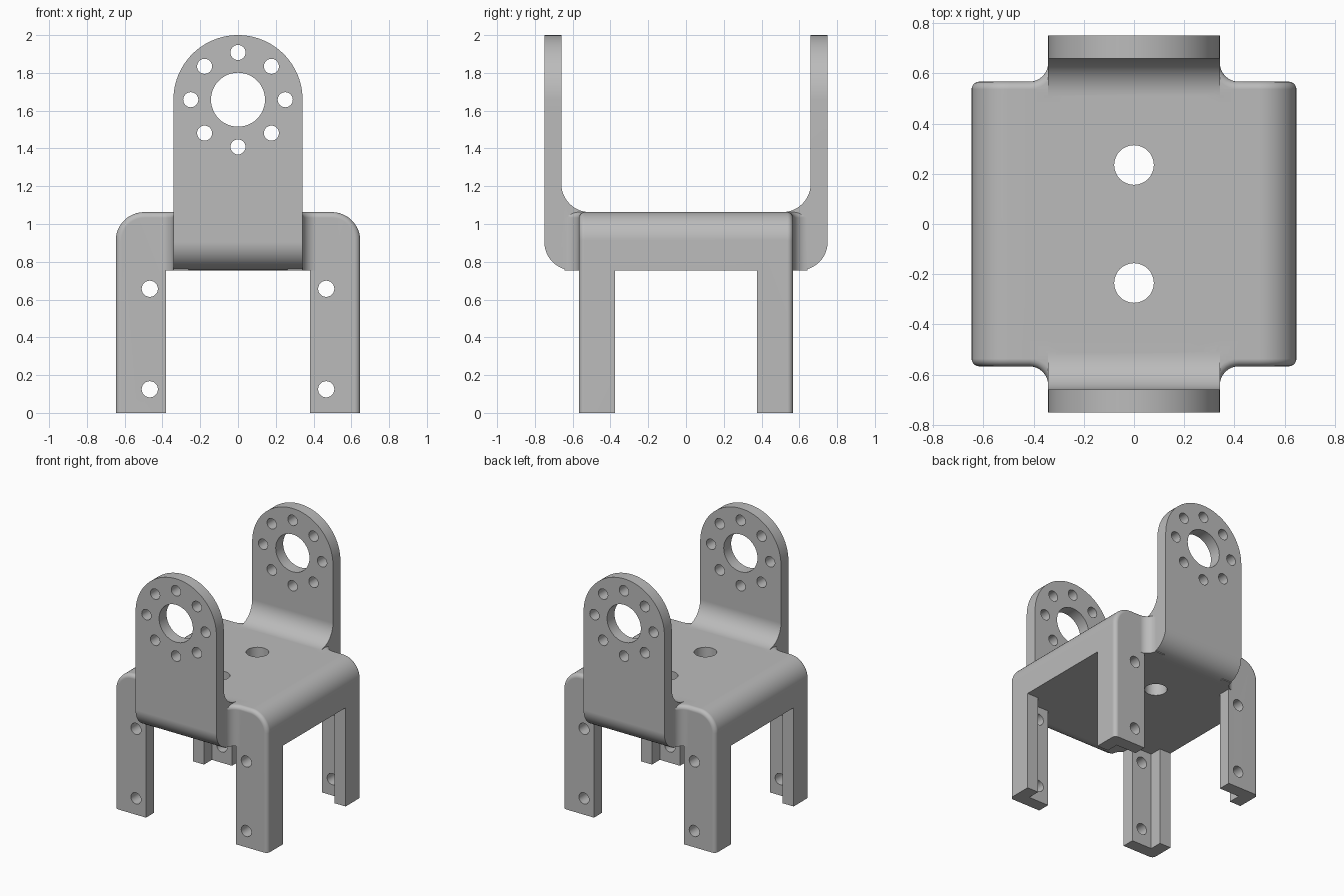
import bpy, bmesh
from math import sin, cos, pi, radians
from mathutils import Vector

cube = bpy.data.objects.get("Cube")
if cube:
    bpy.data.objects.remove(cube)

HX, HY = 0.647, 0.567        # half size of the body
UNDER, DECK = 0.755, 1.063   # underside and top of the deck
WALL = 0.095                 # leg wall thickness
EDGE = 0.03                  # small rounded edges
ARM_X, ARM_Y = 0.342, 0.75   # half width of arms, outer face of arms
ARM_T = 0.09
EYE_Z = 2 - ARM_X            # centre of the large arm hole

steel = bpy.data.materials.new("grey metal")
steel.use_nodes = True
GREY = (0.5, 0.5, 0.5, 1)
steel.diffuse_color = GREY
steel.node_tree.nodes["Principled BSDF"].inputs["Base Color"].default_value = GREY


def arc(cx, cy, r, start, end, n=12):
    """Points on an arc, angles in degrees."""
    angles = [radians(start + (end - start) * i / n) for i in range(n + 1)]
    return [(cx + r * cos(a), cy + r * sin(a)) for a in angles]


def prism(name, points, axis, low, high, bevel_rule=None):
    """Extrude a flat outline along an axis; optionally round chosen edges."""
    place = {"x": lambda a, b, d: (d, a, b),
             "y": lambda a, b, d: (a, d, b),
             "z": lambda a, b, d: (a, b, d)}[axis]
    bm = bmesh.new()
    face = bm.faces.new([bm.verts.new(place(a, b, low)) for a, b in points])
    new = bmesh.ops.extrude_face_region(bm, geom=[face])["geom"]
    shift = Vector(place(0, 0, high - low))
    bmesh.ops.translate(bm, vec=shift, verts=[v for v in new if isinstance(v, bmesh.types.BMVert)])
    bmesh.ops.recalc_face_normals(bm, faces=bm.faces)
    if bevel_rule:
        edges = [e for e in bm.edges if bevel_rule(e.verts[0].co, e.verts[1].co)]
        bmesh.ops.bevel(bm, geom=edges, offset=EDGE, offset_type='OFFSET',
                        segments=5, profile=0.5, affect='EDGES')
    mesh = bpy.data.meshes.new(name)
    bm.to_mesh(mesh)
    bm.free()
    obj = bpy.data.objects.new(name, mesh)
    mesh.materials.append(steel)
    bpy.context.collection.objects.link(obj)
    return obj


def box(name, x, y, low, high):
    return prism(name, [(-x, -y), (x, -y), (x, y), (-x, y)], "z", low, high)


def combine(target, tool, operation):
    """Apply a boolean and remove the tool."""
    mod = target.modifiers.new("join", 'BOOLEAN')
    mod.operation, mod.solver, mod.object = operation, 'EXACT', tool
    bpy.context.view_layer.objects.active = target
    bpy.ops.object.modifier_apply(modifier=mod.name)
    bpy.data.objects.remove(tool)


def drill(target, axis, a, b, r, n=32):
    combine(target, prism("drill", arc(a, b, r, 0, 360 * (n - 1) / n, n - 1),
                          axis, -1, 1), 'DIFFERENCE')


# Body: rounded front outline pulled along y, with softened end edges
R = 0.15
outline = [(-HX, 0), (HX, 0)] + arc(HX - R, DECK - R, R, 0, 90) + arc(R - HX, DECK - R, R, 90, 180)
bracket = prism("bracket", outline, "y", -HY, HY,
                lambda p, q: abs(p.y - q.y) < 1e-4 and max(p.z, q.z) > 0.01)

# Hollow underneath and open the sides, leaving four angle legs
combine(bracket, box("hollow", HX - WALL, HY - WALL, -1, UNDER), 'DIFFERENCE')
combine(bracket, box("side_opening", 1, 0.377, -1, UNDER), 'DIFFERENCE')
combine(bracket, box("front_opening", 0.382, 1, -1, UNDER), 'DIFFERENCE')

# Yoke: U-shaped side profile trimmed to a round-topped front shape
IN = ARM_Y - ARM_T
half = (arc(ARM_Y - R, UNDER + R, R, -90, 0) + [(ARM_Y, 2.1), (IN, 2.1)]
        + arc(IN - R, DECK + R, R, 0, -90))
profile = half + [(-y, z) for y, z in reversed(half)]
yoke = prism("yoke", profile, "x", -ARM_X, ARM_X)
tab = [(-ARM_X, 0), (ARM_X, 0)] + arc(0, EYE_Z, ARM_X, 0, 180, 48)
combine(yoke, prism("tab_shape", tab, "y", -1, 1), 'INTERSECT')

# Concave gussets where the arms meet the body
G = 0.075
for sx in (-1, 1):
    for sy in (-1, 1):
        curve = arc(ARM_X + G, HY + G, G, 270, 180, 8)
        plan = [(ARM_X - 0.08, HY - 0.1), (ARM_X + G, HY - 0.1)] + curve + [(ARM_X - 0.08, HY + G)]
        on_curve = lambda p: any((Vector((x * sx, y * sy)) - p.xy).length < 1e-4 for x, y in curve)
        gusset = prism("gusset", [(x * sx, y * sy) for x, y in plan], "z", UNDER, DECK,
                       lambda p, q: p.z > DECK - 0.01 and q.z > DECK - 0.01
                       and on_curve(p) and on_curve(q))
        combine(bracket, gusset, 'UNION')
combine(bracket, yoke, 'UNION')

# Arm holes: one large eye and a ring of eight
drill(bracket, "y", 0, EYE_Z, 0.143, 48)
for i in range(8):
    drill(bracket, "y", 0.25 * cos(i * pi / 4), EYE_Z + 0.25 * sin(i * pi / 4), 0.04, 24)

# Leg holes
for x in (-0.467, 0.467):
    for z in (0.125, 0.657):
        drill(bracket, "y", x, z, 0.043, 24)

# Deck holes, drilled from below through the top
for y in (-0.235, 0.235):
    hole = prism("drill", arc(0, y, 0.079, 0, 360 * 31 / 32, 31), "z", 0.5, 1.5)
    combine(bracket, hole, 'DIFFERENCE')

# Smooth rounded surfaces, crisp corners
bpy.ops.object.select_all(action='DESELECT')
bracket.select_set(True)
bpy.context.view_layer.objects.active = bracket
bpy.ops.object.shade_smooth_by_angle(angle=radians(30))
weighted = bracket.modifiers.new("even_normals", 'WEIGHTED_NORMAL')
weighted.keep_sharp = True
